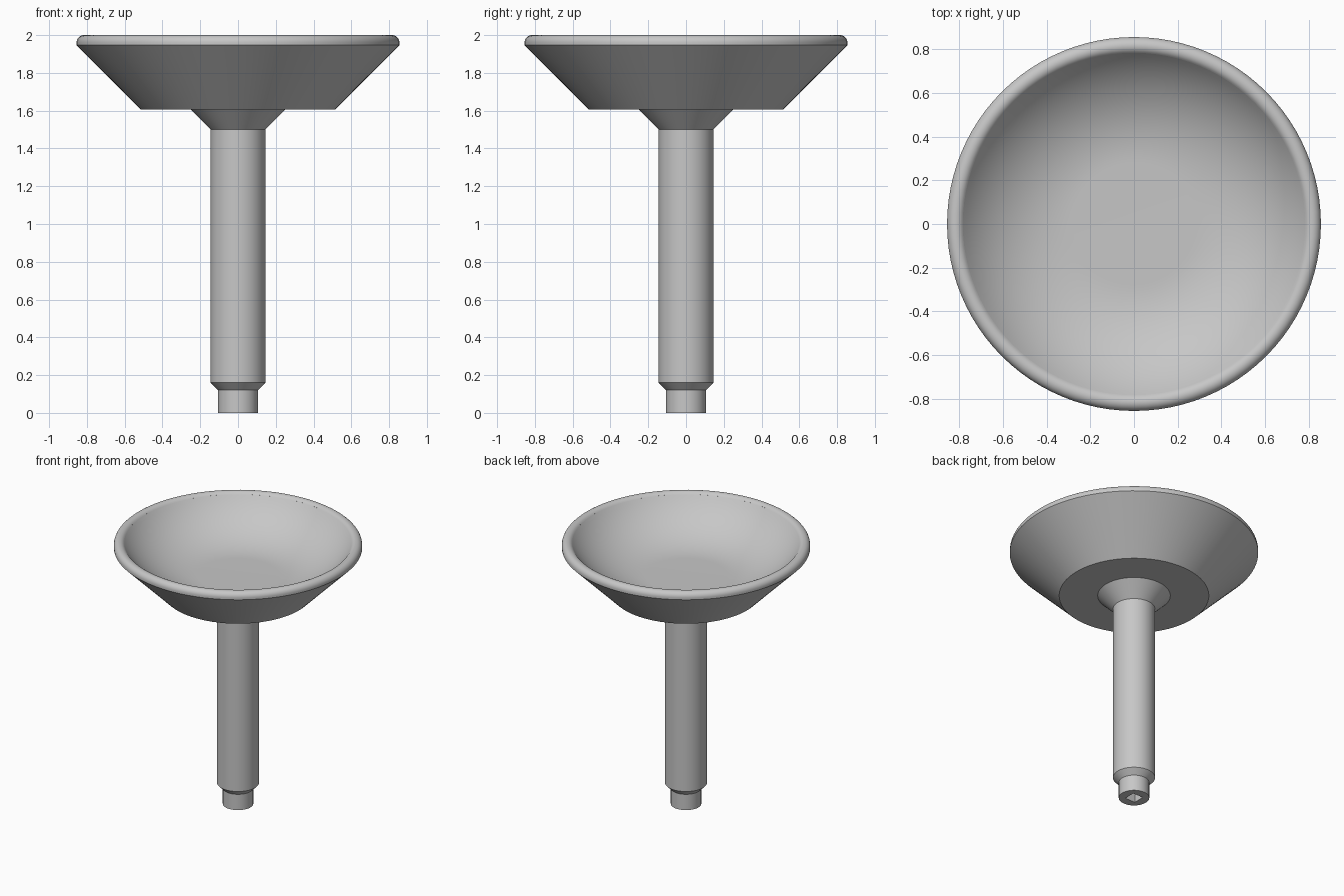
import bpy, bmesh, math
from mathutils import Vector

SEGMENTS = 96

cube = bpy.data.objects.get("Cube")
if cube:
    bpy.data.objects.remove(cube, do_unlink=True)

grey = bpy.data.materials.new("light_grey")
grey.use_nodes = True
grey.diffuse_color = (0.57, 0.57, 0.57, 1)
grey.node_tree.nodes["Principled BSDF"].inputs["Base Color"].default_value = grey.diffuse_color


def arc(cx, cz, radius, start, end, steps):
    """Points along a circular arc, angles in degrees."""
    angles = [math.radians(start + (end - start) * i / steps) for i in range(steps + 1)]
    return [(cx + radius * math.cos(a), cz + radius * math.sin(a)) for a in angles]


def lathe(profile):
    """Turn an (r, z) profile around the z axis."""
    bm = bmesh.new()
    verts = [bm.verts.new((r, 0, z)) for r, z in profile]
    edges = [bm.edges.new(pair) for pair in zip(verts, verts[1:])]
    bmesh.ops.spin(bm, geom=verts + edges, cent=(0, 0, 0), axis=(0, 0, 1),
                   angle=math.tau, steps=SEGMENTS)
    bmesh.ops.remove_doubles(bm, verts=bm.verts, dist=1e-5)
    return bm


def finish(bm, name):
    bmesh.ops.recalc_face_normals(bm, faces=bm.faces)
    mesh = bpy.data.meshes.new(name)
    bm.to_mesh(mesh)
    bm.free()
    mesh.materials.append(grey)
    obj = bpy.data.objects.new(name, mesh)
    bpy.context.collection.objects.link(obj)
    bpy.ops.object.select_all(action='DESELECT')
    obj.select_set(True)
    bpy.context.view_layer.objects.active = obj
    bpy.ops.object.shade_smooth_by_angle(angle=math.radians(30))


# Dish: flat underside, sloped outer wall, round lip running smoothly into the hollow
wall_slope = 53
lip_r, lip_z, lip_radius = 0.815, 1.96, 0.04
floor_r, floor_z, hollow_radius = 0.28, 1.733, 0.63
outline = [(0.25, 1.607), (0.515, 1.607), (0.855, 1.947)]
outline += arc(lip_r, lip_z, lip_radius, 0, 90 + wall_slope, 14)
outline += arc(floor_r, floor_z + hollow_radius, hollow_radius, wall_slope - 90, -90, 20)
outline += [(0, floor_z)]
finish(lathe(outline), "dish")

# Stem: flared neck, straight shaft, chamfer and narrow foot
stem = lathe([(0.25, 1.607), (0.145, 1.5), (0.145, 0.16), (0.105, 0.12), (0.105, 0)])

# Square socket sunk into the foot
rim = [e for e in stem.edges if all(v.co.z < 1e-4 for v in e.verts)]
half, depth = 0.043, 0.12
corners = [stem.verts.new((x * half, y * half, 0))
           for x, y in ((1, 1), (-1, 1), (-1, -1), (1, -1))]
deep = [stem.verts.new(v.co + Vector((0, 0, depth))) for v in corners]
square = [stem.edges.new((corners[i - 1], corners[i])) for i in range(4)]
bmesh.ops.triangle_fill(stem, edges=rim + square, use_beauty=True, normal=(0, 0, -1))
for i in range(4):
    stem.faces.new((corners[i - 1], corners[i], deep[i], deep[i - 1]))
stem.faces.new(deep)
finish(stem, "stem")
